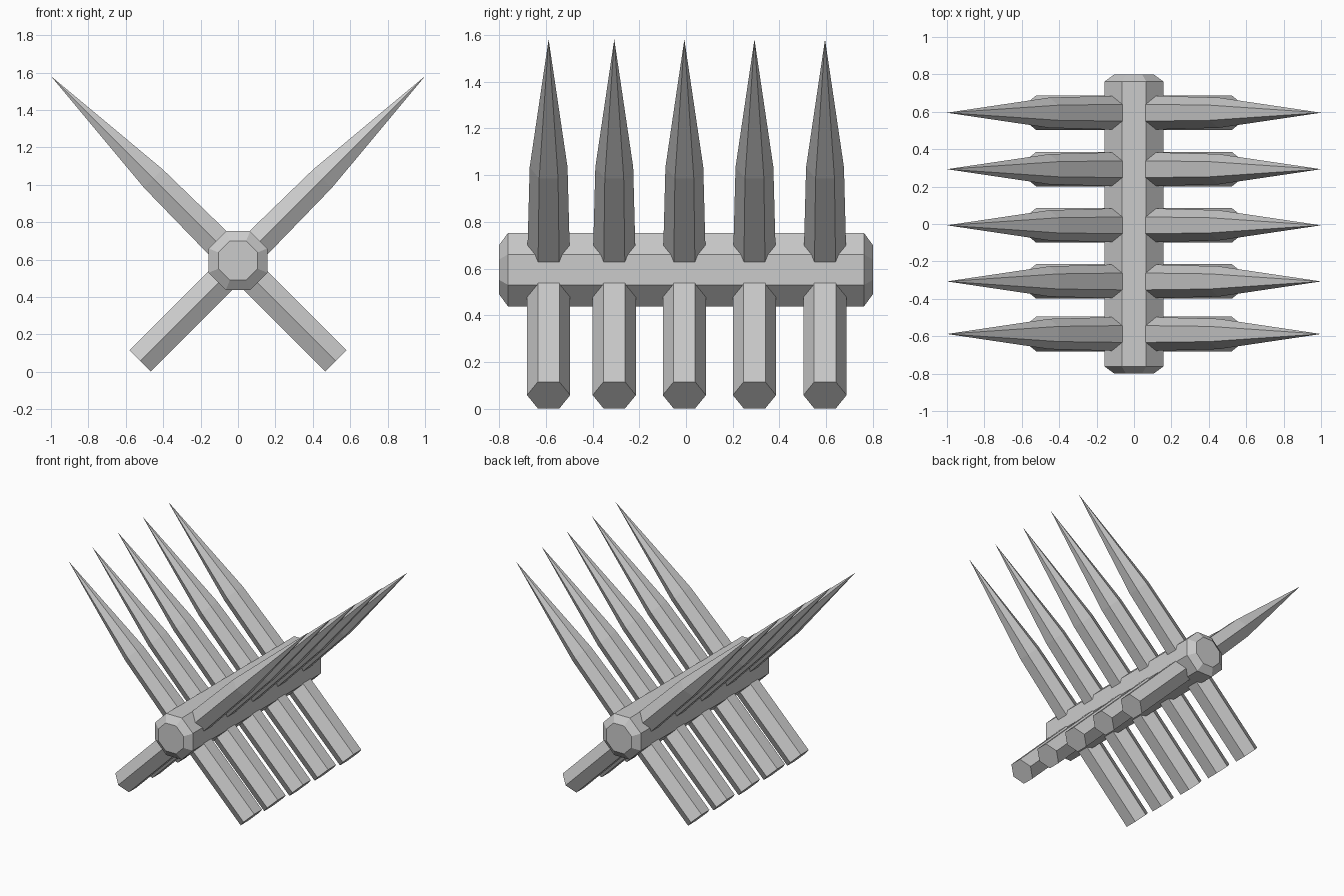
import bpy, bmesh
from math import sin, cos, pi, sqrt
from mathutils import Vector

if "Cube" in bpy.data.objects:
    bpy.data.objects.remove(bpy.data.objects["Cube"])


def loft(name, sections, sides, phase, axis, u, v):
    """Skin polygon rings (centre, radius) along an axis; radius 0 makes a point."""
    bm = bmesh.new()
    rings = []
    for centre, r in sections:
        c = Vector(centre)
        if r == 0:
            rings.append([bm.verts.new(c)])
        else:
            rings.append([bm.verts.new(c + r * (cos(a) * u + sin(a) * v))
                          for a in (phase + 2 * pi * i / sides for i in range(sides))])
    for a, b in zip(rings, rings[1:]):
        for i in range(sides):
            j = (i + 1) % sides
            if len(b) == 1:
                bm.faces.new((a[i], a[j], b[0]))
            else:
                bm.faces.new((a[i], a[j], b[j], b[i]))
    for ring in (rings[0], rings[-1]):
        if len(ring) > 1:
            bm.faces.new(ring)
    bmesh.ops.recalc_face_normals(bm, faces=bm.faces)
    me = bpy.data.meshes.new(name)
    bm.to_mesh(me)
    bm.free()
    ob = bpy.data.objects.new(name, me)
    bpy.context.collection.objects.link(ob)
    return ob


X, Y, Z = Vector((1, 0, 0)), Vector((0, 1, 0)), Vector((0, 0, 1))

# Octagonal log with chamfered ends
k = 1 / cos(pi / 8)
ZC = 0.595
loft("log", [((0, -0.8, ZC), 0.105 * k), ((0, -0.762, ZC), 0.157 * k),
             ((0, 0.762, ZC), 0.157 * k), ((0, 0.8, ZC), 0.105 * k)],
     8, pi / 8, Y, X, Z)

# Crossed pairs of hexagonal sharpened stakes running through the log
for n, y in enumerate((-0.588, -0.307, -0.007, 0.293, 0.595), 1):
    for s, side in ((1, "right"), (-1, "left")):
        axis = Vector((s, 0, 1)) / sqrt(2)
        across = Vector((-s, 0, 1)) / sqrt(2)
        sections = [((s * t, y, t + 0.581), r)
                    for t, r in ((-0.523, 0.0925), (0.02, 0.0925), (0.453, 0.081), (1.0, 0))]
        loft(f"stake_{side}_{n}", sections, 6, 0, axis, Y, across)
